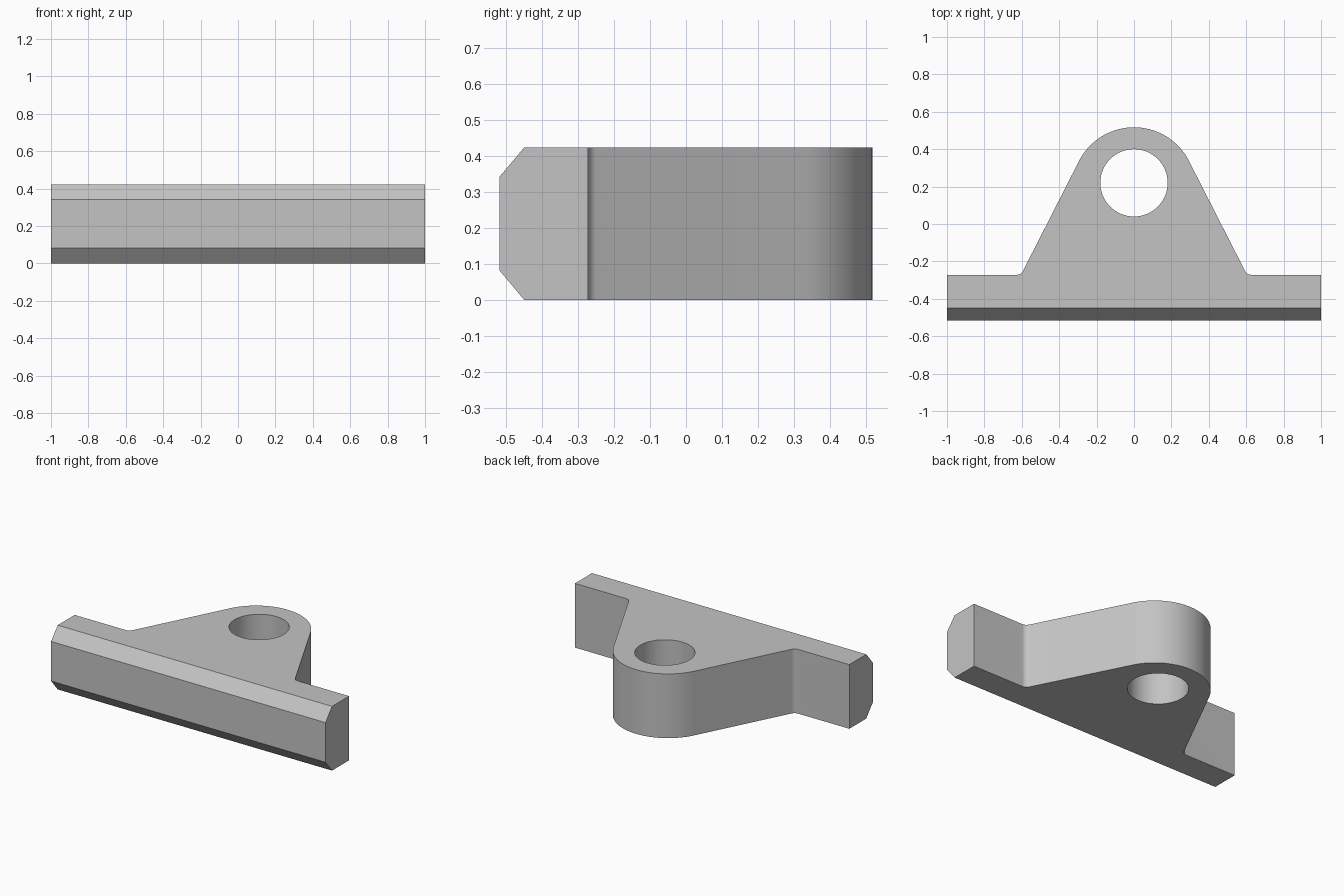
import bpy
import bmesh
from math import sin, cos, pi, radians, tan
from mathutils import Matrix, Vector

cube = bpy.data.objects.get("Cube")
if cube:
    bpy.data.objects.remove(cube)

HEIGHT, FRONT, BACK, FLANGE = 0.423, -0.517, 0.517, -0.272
CHAMFER_Y, CHAMFER_Z = 0.068, 0.081
BOSS_R, BORE_R, BORE_Y = 0.33, 0.18, 0.22
FILLET_R, FLANK = 0.04, radians(27)
BOLT_X, BOLT_R, HEX_R, HEX_DEPTH = 0.765, 0.073, 0.151, 0.09

grey = bpy.data.materials.new("light grey")
grey.use_nodes = True
colour = (0.55, 0.55, 0.55, 1)
grey.diffuse_color = colour
grey.node_tree.nodes["Principled BSDF"].inputs["Base Color"].default_value = colour

# Local frames: columns give the profile's two axes and the extrusion axis
ALONG_X = Matrix(((0, 0, 1), (1, 0, 0), (0, 1, 0))).to_4x4()
ALONG_Y = Matrix(((1, 0, 0), (0, 0, 1), (0, 1, 0))).to_4x4()
ALONG_Z = Matrix.Identity(4)


def prism(name, outline, start, end, frame):
    """Extrude a flat outline along one axis."""
    bm = bmesh.new()
    face = bm.faces.new([bm.verts.new((u, v, start)) for u, v in outline])
    extruded = bmesh.ops.extrude_face_region(bm, geom=[face])["geom"]
    bmesh.ops.translate(bm, vec=(0, 0, end - start),
                        verts=[g for g in extruded if isinstance(g, bmesh.types.BMVert)])
    bm.transform(frame)
    bmesh.ops.recalc_face_normals(bm, faces=bm.faces)
    mesh = bpy.data.meshes.new(name)
    bm.to_mesh(mesh)
    bm.free()
    mesh.materials.append(grey)
    obj = bpy.data.objects.new(name, mesh)
    bpy.context.collection.objects.link(obj)
    return obj


def arc(cx, cy, r, a0, a1, steps):
    return [(cx + r * cos(a0 + (a1 - a0) * i / steps),
             cy + r * sin(a0 + (a1 - a0) * i / steps)) for i in range(steps + 1)]


def circle(cx, cy, r, sides):
    return arc(cx, cy, r, 0, 2 * pi, sides)[:-1]


def combine(target, tool, operation):
    """Apply a boolean and remove the tool."""
    mod = target.modifiers.new("cut", 'BOOLEAN')
    mod.operation, mod.object, mod.solver = operation, tool, 'EXACT'
    bpy.context.view_layer.objects.active = target
    bpy.ops.object.modifier_apply(modifier=mod.name)
    bpy.data.objects.remove(tool)


# Plan outline: flange, fillet, sloping flank and rounded boss, mirrored
boss_y = BACK - BOSS_R
normal = Vector((cos(FLANK), sin(FLANK)))
offset = BOSS_R + boss_y * normal.y
fillet_y = FLANGE + FILLET_R
fillet_x = (offset + FILLET_R - fillet_y * normal.y) / normal.x
half = [(1, FRONT - 0.1), (1, FLANGE)]
half += arc(fillet_x, fillet_y, FILLET_R, -pi / 2, -pi + FLANK, 8)
half += arc(0, boss_y, BOSS_R, FLANK, pi / 2, 24)
outline = half + [(-x, y) for x, y in reversed(half[:-1])]
bracket = prism("mounting_bracket", outline, -0.1, HEIGHT + 0.1, ALONG_Z)

# Side section with the two front chamfers
section = [(0.7, 0), (FRONT + CHAMFER_Y, 0), (FRONT, CHAMFER_Z),
           (FRONT, HEIGHT - CHAMFER_Z), (FRONT + CHAMFER_Y, HEIGHT), (0.7, HEIGHT)]
combine(bracket, prism("side_section", section, -1.2, 1.2, ALONG_X), 'INTERSECT')

# Vertical bore through the boss
combine(bracket, prism("bore", circle(0, BORE_Y, BORE_R, 64), -0.2, 0.7, ALONG_Z), 'DIFFERENCE')

# Bolt holes with hexagonal nut pockets in the front
for side in (-1, 1):
    centre = (side * BOLT_X, HEIGHT / 2)
    combine(bracket, prism("nut_pocket", circle(*centre, HEX_R, 6),
                           FRONT - 0.1, FRONT + HEX_DEPTH, ALONG_Y), 'DIFFERENCE')
    combine(bracket, prism("bolt_hole", circle(*centre, BOLT_R, 40),
                           FRONT - 0.2, FLANGE + 0.1, ALONG_Y), 'DIFFERENCE')

bpy.ops.object.select_all(action='DESELECT')
bracket.select_set(True)
bpy.context.view_layer.objects.active = bracket
bpy.ops.object.shade_smooth_by_angle(angle=radians(25))
